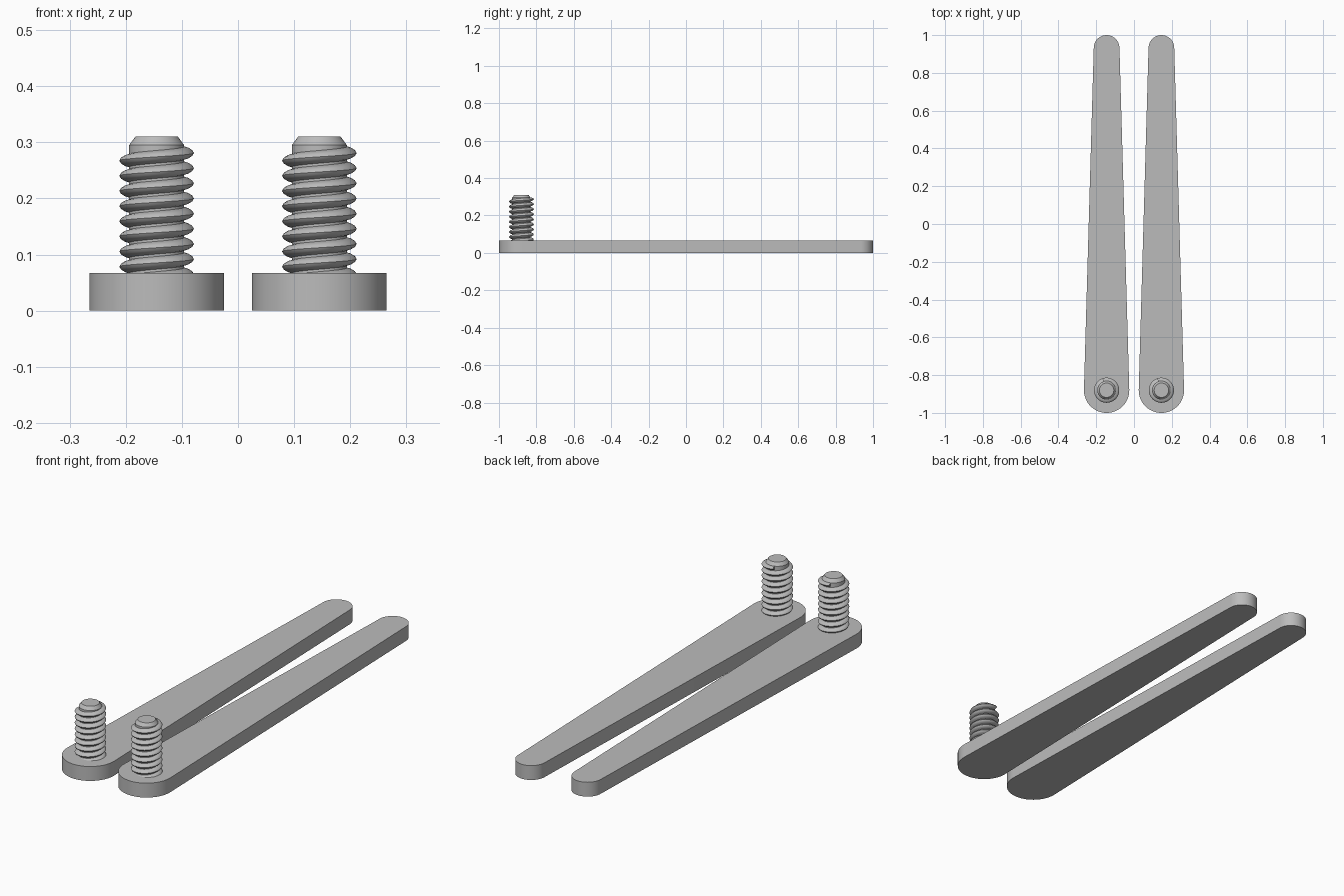
import bpy
import bmesh
from math import pi, sin, cos, asin, radians

cube = bpy.data.objects.get("Cube")
if cube:
    bpy.data.objects.remove(cube, do_unlink=True)

grey = bpy.data.materials.new("plain grey")
grey.use_nodes = True
colour = (0.5, 0.5, 0.5, 1)
grey.diffuse_color = colour
grey.node_tree.nodes["Principled BSDF"].inputs["Base Color"].default_value = colour

LEVER_X, PIVOT_Y = 0.145, -0.88
BIG_R, TIP_R, THICK = 0.12, 0.068, 0.067
TIP_Y = 1 - TIP_R


def finish(name, bm, x, y, angle=30):
    bmesh.ops.recalc_face_normals(bm, faces=bm.faces)
    mesh = bpy.data.meshes.new(name)
    bm.to_mesh(mesh)
    bm.free()
    mesh.materials.append(grey)
    obj = bpy.data.objects.new(name, mesh)
    obj.location = (x, y, 0)
    bpy.context.collection.objects.link(obj)
    bpy.ops.object.select_all(action="DESELECT")
    obj.select_set(True)
    bpy.context.view_layer.objects.active = obj
    bpy.ops.object.shade_smooth_by_angle(angle=radians(angle))


def arc(cy, r, start, end, n=32):
    steps = [start + (end - start) * i / n for i in range(n + 1)]
    return [(r * cos(t), cy + r * sin(t), 0) for t in steps]


def lever(name, x):
    # Two round ends joined by their common tangents
    bm = bmesh.new()
    tilt = asin((BIG_R - TIP_R) / (TIP_Y - PIVOT_Y))
    outline = arc(TIP_Y, TIP_R, tilt, pi - tilt)
    outline += arc(PIVOT_Y, BIG_R, pi - tilt, 2 * pi + tilt)
    face = bm.faces.new([bm.verts.new(p) for p in outline])
    ext = bmesh.ops.extrude_face_region(bm, geom=[face])
    top = [v for v in ext["geom"] if isinstance(v, bmesh.types.BMVert)]
    bmesh.ops.translate(bm, verts=top, vec=(0, 0, THICK))
    finish(name, bm, x, 0)


def sweep(bm, rings, closed):
    # Skin between successive rings of vertices and cap both ends
    rings = [[bm.verts.new(p) for p in ring] for ring in rings]
    n = len(rings[0])
    for a, b in zip(rings, rings[1:]):
        for i in range(n):
            j = (i + 1) % n
            bm.faces.new((a[i], a[j], b[j], b[i]))
    if closed:
        bm.faces.new(rings[0])
        bm.faces.new(rings[-1])


def screw_core(name, x):
    # Plain shank with a chamfered top
    bm = bmesh.new()
    profile = [(0.049, 0.05), (0.049, 0.295), (0.038, 0.31)]
    rings = [[(r * cos(t * pi / 24), r * sin(t * pi / 24), z) for t in range(48)]
             for r, z in profile]
    sweep(bm, rings, True)
    finish(name, bm, x, PIVOT_Y)


def screw_thread(name, x):
    # Rounded right-handed ridge wound up the shank
    bm = bmesh.new()
    half = [(0.045, 0.0125), (0.057, 0.009), (0.0635, 0.005)]
    ridge = [(r, -h) for r, h in half] + [(0.0665, 0)] + [(r, h) for r, h in reversed(half)]
    pitch, end, steps = 0.027, radians(110), 48
    count = int(8.7 * steps)
    rings = []
    for i in range(count + 1):
        t = end - (count - i) * 2 * pi / steps
        z = 0.281 + pitch * t / (2 * pi)
        rings.append([(r * cos(t), r * sin(t), min(z + h, 0.295)) for r, h in ridge])
    sweep(bm, rings, True)
    finish(name, bm, x, PIVOT_Y, 50)


for side, x in (("left", LEVER_X), ("right", -LEVER_X)):
    lever(side + "_lever", x)
    screw_core(side + "_screw_core", x)
    screw_thread(side + "_screw_thread", x)
